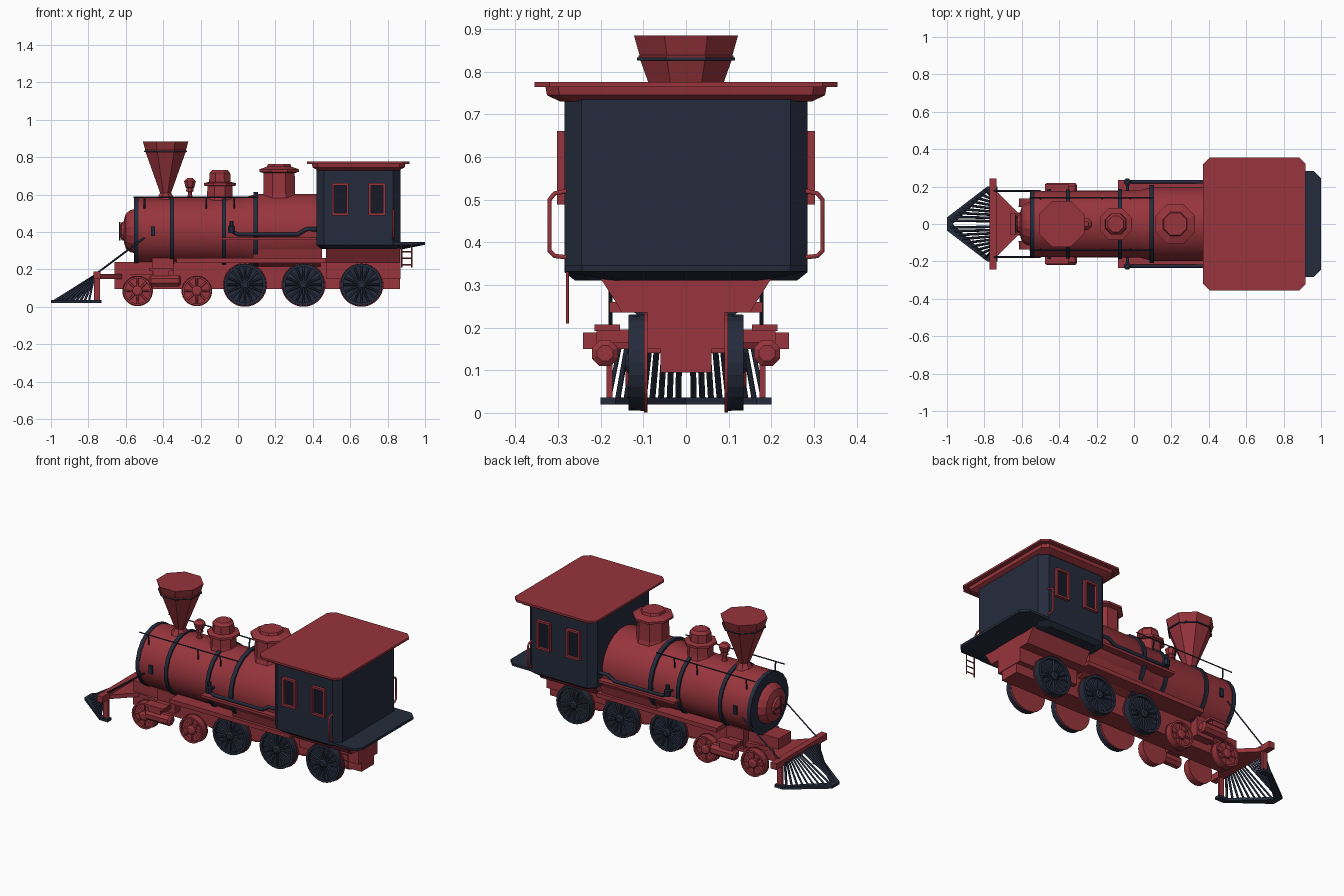
import bpy, bmesh, math
from mathutils import Vector

if "Cube" in bpy.data.objects:
    bpy.data.objects.remove(bpy.data.objects["Cube"])


def material(name, rgb):
    m = bpy.data.materials.new(name)
    m.diffuse_color = (*rgb, 1)
    m.use_nodes = True
    m.node_tree.nodes["Principled BSDF"].inputs["Base Color"].default_value = m.diffuse_color
    return m


RED = material("red_paint", (0.31, 0.035, 0.045))
DARK = material("dark_blue_paint", (0.018, 0.024, 0.045))
BLACK = material("window_dark", (0.008, 0.01, 0.02))


def finish(name, bm, mat, smooth=False):
    bmesh.ops.recalc_face_normals(bm, faces=bm.faces)
    me = bpy.data.meshes.new(name)
    bm.to_mesh(me)
    bm.free()
    me.materials.append(mat)
    ob = bpy.data.objects.new(name, me)
    bpy.context.collection.objects.link(ob)
    if smooth:
        bpy.ops.object.select_all(action='DESELECT')
        ob.select_set(True)
        bpy.context.view_layer.objects.active = ob
        bpy.ops.object.shade_smooth_by_angle(angle=math.radians(35))
    return ob


def box(name, x, y, z, mat):
    """Box from (min, max) pairs."""
    bm = bmesh.new()
    bmesh.ops.create_cube(bm, size=1)
    for v in bm.verts:
        v.co = Vector([r[0] if c < 0 else r[1] for c, r in zip(v.co, (x, y, z))])
    return finish(name, bm, mat)


def loft(name, rings, mat, smooth=False):
    """Bridge equal-sized rings of points and cap both ends."""
    bm = bmesh.new()
    vs = [[bm.verts.new(p) for p in r] for r in rings]
    n = len(vs[0])
    for a, b in zip(vs, vs[1:]):
        for i in range(n):
            bm.faces.new((a[i], a[(i + 1) % n], b[(i + 1) % n], b[i]))
    bm.faces.new(vs[0])
    bm.faces.new(vs[-1])
    return finish(name, bm, mat, smooth)


def lathe(name, profile, sides, axis, at, mat, smooth=False):
    """Turn (position, radius) pairs about an axis through a point."""
    rings = []
    for t, r in profile:
        ring = []
        for i in range(sides):
            a = 2 * math.pi * (i + 0.5) / sides
            c, s = r * math.cos(a), r * math.sin(a)
            off = {'X': (t, c, s), 'Y': (c, t, s), 'Z': (c, s, t)}[axis]
            ring.append(Vector(at) + Vector(off))
        rings.append(ring)
    return loft(name, rings, mat, smooth)


def slab(name, outline, levels, mat):
    """Plan outline stacked at (z, inset towards the middle) levels."""
    cx = sum(p[0] for p in outline) / len(outline)
    sgn = lambda v: (v > 1e-6) - (v < -1e-6)
    return loft(name, [[(x - sgn(x - cx) * d, y - sgn(y) * d, z) for x, y in outline]
                       for z, d in levels], mat)


def chamfered(x0, x1, w, c):
    return [(x0 + c, -w), (x1 - c, -w), (x1, -w + c), (x1, w - c),
            (x1 - c, w), (x0 + c, w), (x0, w - c), (x0, -w + c)]


def path(name, pts, r, mat, res=0):
    """Round rod following a list of points."""
    cu = bpy.data.curves.new(name, 'CURVE')
    cu.dimensions = '3D'
    cu.bevel_depth, cu.bevel_resolution, cu.use_fill_caps = r, res, True
    sp = cu.splines.new('POLY')
    sp.points.add(len(pts) - 1)
    for p, q in zip(sp.points, pts):
        p.co = (*q, 1)
    tmp = bpy.data.objects.new(name + "_path", cu)
    me = bpy.data.meshes.new_from_object(tmp)
    bpy.data.objects.remove(tmp)
    me.name = name
    me.materials.clear()
    me.materials.append(mat)
    ob = bpy.data.objects.new(name, me)
    bpy.context.collection.objects.link(ob)
    return ob


# Boiler, bands and smokebox door
C = (0, 0, 0.405)
lathe("boiler", [(-0.55, 0.178), (-0.08, 0.18), (0.03, 0.182), (0.10, 0.2), (0.44, 0.2)], 20, 'X', C, RED, True)
for x, r, w in ((-0.545, 0.182, 0.012), (-0.353, 0.188, 0.011), (-0.075, 0.19, 0.011), (0.096, 0.211, 0.012)):
    lathe("boiler_band", [(x - w, r), (x + w, r)], 20, 'X', C, DARK, True)
lathe("smokebox_door", [(-0.61, 0.06), (-0.60, 0.095), (-0.575, 0.115), (-0.55, 0.12)], 16, 'X', C, RED)
lathe("door_boss", [(-0.632, 0.022), (-0.622, 0.05), (-0.60, 0.055)], 12, 'X', C, RED)
path("door_handle_upright", [(-0.633, 0, 0.355), (-0.633, 0, 0.455)], 0.004, DARK)
path("door_handle_cross", [(-0.633, -0.05, 0.405), (-0.633, 0.05, 0.405)], 0.004, DARK)

# Smokestack, bell and domes
lathe("smokestack", [(0.565, 0.06), (0.595, 0.04), (0.61, 0.032), (0.825, 0.115), (0.83, 0.121), (0.837, 0.121),
                     (0.839, 0.118), (0.885, 0.132)], 8, 'Z', (-0.387, 0, 0), RED)
lathe("smokestack_band", [(0.827, 0.124), (0.833, 0.124)], 8, 'Z', (-0.387, 0, 0), DARK)
lathe("bell", [(0.57, 0.02), (0.6, 0.012), (0.615, 0.012), (0.618, 0.022), (0.635, 0.02), (0.64, 0.026),
               (0.672, 0.034), (0.69, 0.015)], 8, 'Z', (-0.257, 0, 0), RED)
lathe("steam_dome", [(0.565, 0.08), (0.59, 0.074), (0.645, 0.072), (0.648, 0.092), (0.662, 0.092), (0.668, 0.062),
                     (0.715, 0.06), (0.732, 0.045)], 8, 'Z', (-0.097, 0, 0), RED)
lathe("sand_dome", [(0.58, 0.1), (0.605, 0.092), (0.715, 0.09), (0.722, 0.115), (0.735, 0.115), (0.75, 0.07),
                    (0.765, 0.065)], 8, 'Z', (0.22, 0, 0), RED)

# Cab, rear platform and roof
slab("cab", chamfered(0.42, 0.87, 0.285, 0.04), [(0.31, 0.025), (0.33, 0), (0.735, 0)], DARK)
slab("rear_platform", chamfered(0.60, 1.0, 0.284, 0.04), [(0.31, 0.11), (0.332, 0), (0.346, 0)], DARK)
slab("roof_cornice", chamfered(0.395, 0.895, 0.33, 0.03), [(0.73, 0.035), (0.745, 0.004), (0.766, 0)], RED)
slab("roof", chamfered(0.37, 0.918, 0.355, 0.035), [(0.764, 0), (0.776, 0)], RED)

# Main frame, firebox and saddle
box("main_frame", (-0.66, 0.865), (-0.06, 0.06), (0.095, 0.24), RED)
box("rear_frame", (0.47, 0.868), (-0.09, 0.09), (0.15, 0.325), RED)
box("frame_plate", (-0.33, 0.47), (-0.18, 0.18), (0.235, 0.26), RED)
loft("ash_pan", [[(0.47, -w, z), (0.865, -w, z), (0.865, w, z), (0.47, w, z)]
                 for z, w in ((0.235, 0.15), (0.26, 0.165), (0.315, 0.2))], RED)
loft("firebox", [[(0.08, -w, z), (0.45, -w, z), (0.45, w, z), (0.08, w, z)]
                 for z, w in ((0.25, 0.16), (0.40, 0.195))], RED)
box("saddle", (-0.46, -0.345), (-0.11, 0.11), (0.14, 0.26), RED)
slab("pilot_deck", [(-0.75, -0.19), (-0.62, -0.06), (-0.46, -0.09), (-0.46, 0.09), (-0.62, 0.06), (-0.75, 0.19)],
     [(0.15, 0), (0.175, 0)], RED)
box("pilot_beam", (-0.773, -0.735), (-0.242, 0.242), (0.15, 0.188), RED)


def wheel(name, x, s, z, r, hub, mat, spokes):
    at = (x, 0, z)
    lathe(name + "_flange", [(s * 0.090, r), (s * 0.098, r)], 24, 'Y', at, RED)
    lathe(name + "_disc", [(s * 0.098, r * 0.92), (s * 0.118, r * 0.92)], 24, 'Y', at, mat)
    bm = bmesh.new()  # tyre ring
    prof = [(0.098, 0.96), (0.135, 0.95), (0.135, 0.82), (0.098, 0.82)]
    n = 24
    vs = [[bm.verts.new((x + r * k * math.cos(2 * math.pi * i / n), s * y, z + r * k * math.sin(2 * math.pi * i / n)))
           for y, k in prof] for i in range(n)]
    for i in range(n):
        a, b = vs[i], vs[(i + 1) % n]
        for j in range(4):
            bm.faces.new((a[j], a[(j + 1) % 4], b[(j + 1) % 4], b[j]))
    finish(name + "_tyre", bm, mat)
    lathe(name + "_hub", [(s * 0.1, hub), (s * 0.135, hub), (s * 0.142, hub * 0.6)], 10, 'Y', at, mat)
    for i in range(spokes):
        a = 2 * math.pi * i / spokes
        d = Vector((math.cos(a), 0, math.sin(a)))
        c = Vector((x, s * 0.122, z))
        path(name + "_spoke", [c + d * hub * 0.8, c + d * r * 0.86], 0.006, mat)


for s in (-1, 1):
    def side(a, b):
        return tuple(sorted((s * a, s * b)))

    # Driving wheels and pilot wheels
    for x in (0.037, 0.35, 0.66):
        wheel("driving_wheel", x, s, 0.118, 0.118, 0.026, DARK, 16)
    for x in (-0.537, -0.22):
        wheel("pilot_wheel", x, s, 0.085, 0.082, 0.028, RED, 8)

    # Cylinders and valve chests
    lathe("cylinder", [(-0.475, 0.02), (-0.465, 0.033), (-0.315, 0.033), (-0.305, 0.02)], 8, 'X', (0, s * 0.19, 0.14), RED)
    box("valve_chest", (-0.455, -0.37), side(0.10, 0.21), (0.165, 0.195), RED)
    box("valve_chest_cover", (-0.475, -0.35), side(0.155, 0.215), (0.192, 0.207), RED)

    # Running board, feed pipe and pump
    box("running_board", (-0.085, 0.43), side(0.15, 0.235), (0.357, 0.372), RED)
    path("feed_pipe", [(-0.035, s * 0.225, 0.455), (-0.035, s * 0.225, 0.405), (0.0, s * 0.225, 0.388),
                       (0.32, s * 0.225, 0.388), (0.365, s * 0.225, 0.415), (0.43, s * 0.225, 0.415)], 0.011, DARK, 1)
    lathe("feed_pump", [(0.395, 0.02), (0.43, 0.02), (0.435, 0.012), (0.46, 0.012)], 8, 'Z', (-0.035, s * 0.225, 0), DARK)
    path("pump_bracket", [(-0.035, s * 0.225, 0.41), (-0.035, s * 0.165, 0.41)], 0.009, DARK)

    # Boiler handrail, front brace and side plate
    path("boiler_handrail", [(-0.56, s * 0.14, 0.587), (0.1, s * 0.14, 0.587)], 0.004, DARK)
    for x in (-0.5, -0.17, -0.02):
        path("handrail_post", [(x, s * 0.14, 0.587), (x, s * 0.135, 0.525)], 0.005, DARK)
    path("front_brace", [(-0.765, s * 0.177, 0.172), (-0.50, s * 0.177, 0.37)], 0.005, DARK)
    box("side_plate", (-0.466, -0.444), side(0.16, 0.187), (0.38, 0.43), DARK)

    # Cab windows and grab rails
    for x in (0.547, 0.743):
        box("window_pane", (x - 0.035, x + 0.035), side(0.27, 0.288), (0.5, 0.65), BLACK)
        for dx in (-0.039, 0.039):
            box("window_frame_side", (x + dx - 0.006, x + dx + 0.006), side(0.28, 0.302), (0.49, 0.66), RED)
        for z in (0.495, 0.655):
            box("window_frame_rail", (x - 0.042, x + 0.042), side(0.28, 0.302), (z - 0.006, z + 0.006), RED)
    path("grab_rail", [(0.83, s * y, z) for y, z in ((0.28, 0.365), (0.308, 0.368), (0.32, 0.38), (0.32, 0.5),
                                                    (0.308, 0.515), (0.28, 0.52))], 0.006, RED, 1)

    # Cowcatcher side frame, stanchion and slats
    loft("cowcatcher_base", [[(-1.0, s * 0.0, z), (-1.0, s * 0.035, z), (-0.785, s * 0.2, z), (-0.73, s * 0.2, z),
                              (-0.73, s * 0.165, z), (-0.79, s * 0.165, z), (-0.97, s * 0.0, z)]
                             for z in (0.02, 0.036)], DARK)
    box("pilot_stanchion", (-0.77, -0.738), side(0.172, 0.186), (0.03, 0.16), RED)
    for i in range(9):
        t = (i + 0.3) / 8.6
        foot = Vector((-0.99 + 0.2 * t, s * (0.012 + 0.175 * t), 0.03))
        path("cowcatcher_slat", [foot, (-0.768, foot.y * 0.85, 0.165)], 0.007, DARK)

# Rear step ladder
for x in (0.875, 0.928):
    path("ladder_rail", [(x, -0.278, 0.21), (x, -0.278, 0.34)], 0.004, RED)
for z in (0.225, 0.26, 0.295):
    path("ladder_rung", [(0.875, -0.278, z), (0.928, -0.278, z)], 0.004, RED)
